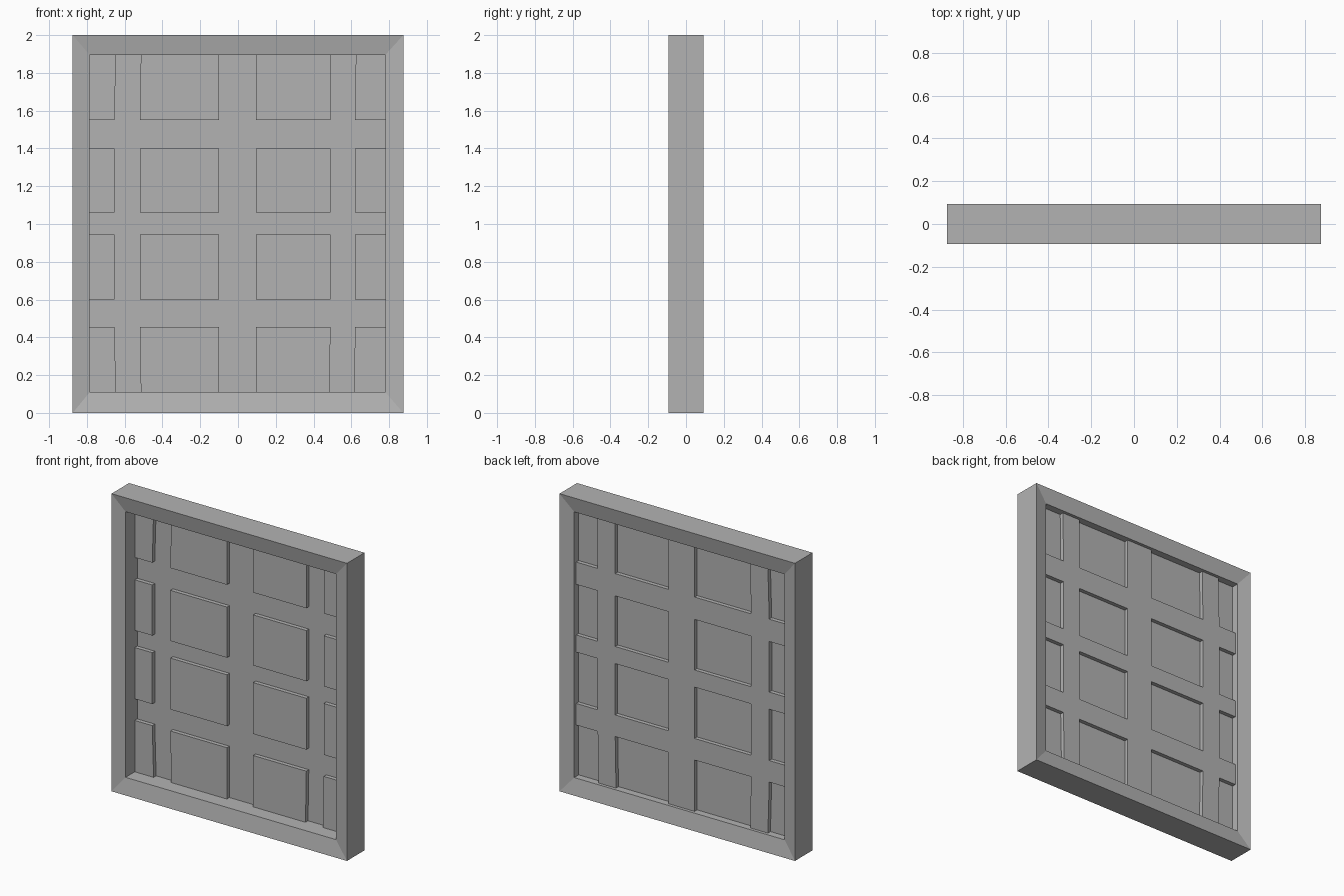
import bpy, bmesh

cube = bpy.data.objects.get("Cube")
if cube:
    bpy.data.objects.remove(cube, do_unlink=True)

grey = bpy.data.materials.new("plain_grey")
grey.use_nodes = True
colour = (0.45, 0.45, 0.45, 1)
grey.diffuse_color = colour
grey.node_tree.nodes["Principled BSDF"].inputs["Base Color"].default_value = colour


def add_object(name, bm):
    mesh = bpy.data.meshes.new(name)
    bm.to_mesh(mesh)
    bm.free()
    mesh.materials.append(grey)
    obj = bpy.data.objects.new(name, mesh)
    bpy.context.collection.objects.link(obj)
    return obj


# Mitred frame: four rectangular rings joined, both faces sloping inward
LEFT, RIGHT, BOTTOM, TOP = -0.785, 0.78, 0.11, 1.895
DEPTH, SLOPE = 0.093, 0.02
outer = (-0.875, 0.875, 0, 2)
inner = (LEFT, RIGHT, BOTTOM, TOP)
bm = bmesh.new()
rings = []
for (x0, x1, z0, z1), y in ((outer, -DEPTH), (inner, SLOPE - DEPTH),
                            (inner, DEPTH - SLOPE), (outer, DEPTH)):
    rings.append([bm.verts.new((x, y, z))
                  for x, z in ((x0, z0), (x1, z0), (x1, z1), (x0, z1))])
for i, ring in enumerate(rings):
    following = rings[(i + 1) % 4]
    for k in range(4):
        n = (k + 1) % 4
        bm.faces.new((ring[k], ring[n], following[n], following[k]))
bmesh.ops.recalc_face_normals(bm, faces=bm.faces)
add_object("frame", bm)

# Thin formed sheet: lattice bars at the back, panes pressed to the front
BAR_Y, PANE_Y, TUCK = 0.052, 0.025, 0.004
columns = [LEFT - TUCK, -0.655, -0.52, -0.10, 0.095, 0.49, 0.62, RIGHT + TUCK]
rows = [BOTTOM - TUCK, 0.455, 0.60, 0.945, 1.06, 1.40, 1.55, TOP + TUCK]
# small sideways drift of the outer bars where they meet the frame
drift_low = {1: 0.01, 2: 0.006, 5: -0.006, 6: -0.006}
drift_high = {1: 0.01, 2: 0.006, 6: 0.004}

bm = bmesh.new()
grid = []
for j, z in enumerate(rows):
    drift = drift_low if j == 0 else drift_high if j == len(rows) - 1 else {}
    grid.append([bm.verts.new((x + drift.get(i, 0), BAR_Y, z))
                 for i, x in enumerate(columns)])
panes = []
for j in range(len(rows) - 1):
    for i in range(len(columns) - 1):
        face = bm.faces.new((grid[j][i], grid[j][i + 1],
                             grid[j + 1][i + 1], grid[j + 1][i]))
        if i % 2 == 0 and j % 2 == 0:
            panes.append(face)
for pane in panes:
    corners = list(pane.verts)
    pushed = [bm.verts.new((v.co.x, PANE_Y, v.co.z)) for v in corners]
    bm.faces.remove(pane)
    bm.faces.new(pushed)
    for k in range(4):
        n = (k + 1) % 4
        bm.faces.new((corners[k], corners[n], pushed[n], pushed[k]))
add_object("lattice_panel", bm)
